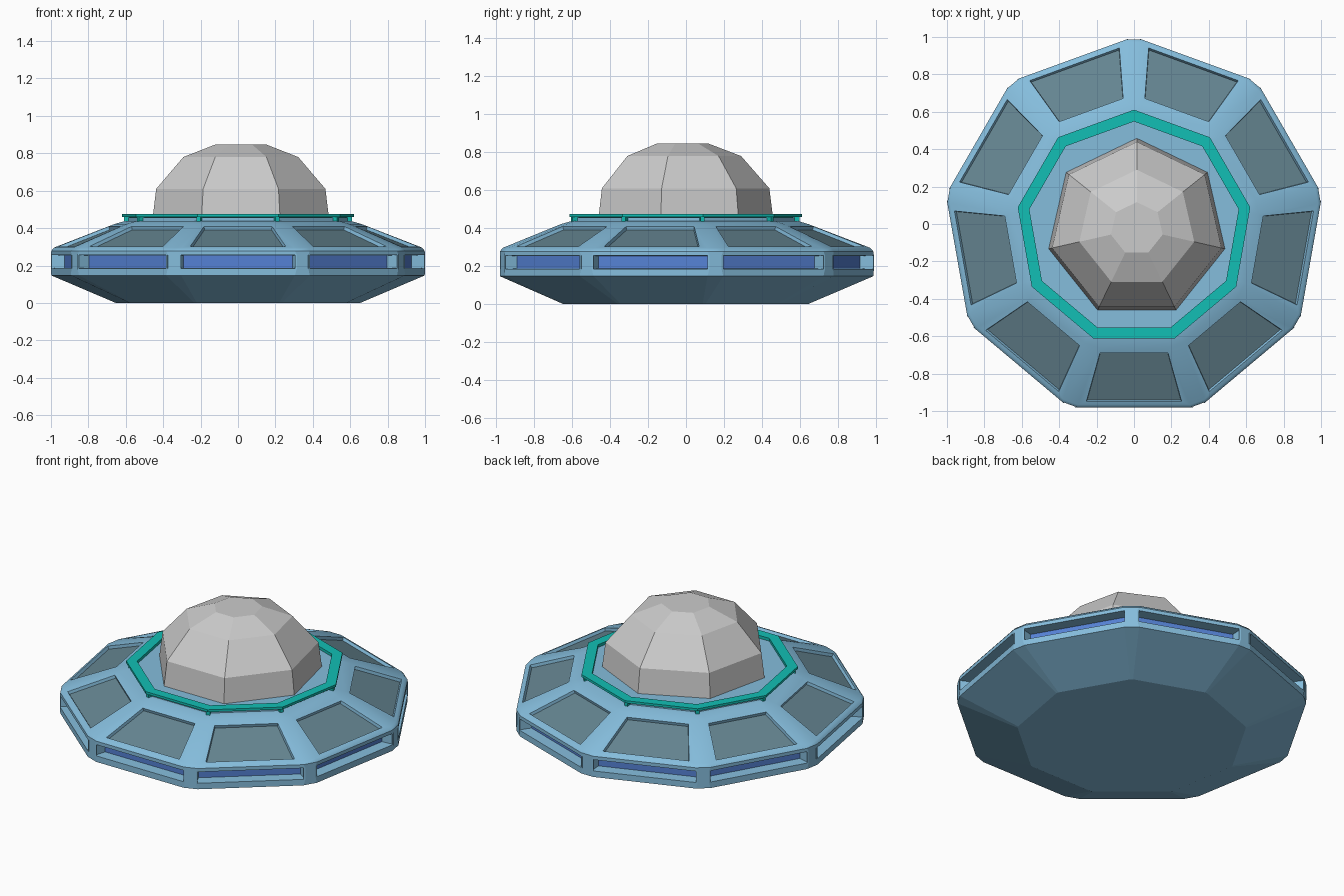
import bpy, bmesh
from math import pi, sin, cos, tan, radians
from mathutils import Vector

if "Cube" in bpy.data.objects:
    bpy.data.objects.remove(bpy.data.objects["Cube"])


def mat(name, rgb):
    m = bpy.data.materials.new(name)
    m.diffuse_color = (*rgb, 1)
    m.use_nodes = True
    m.node_tree.nodes["Principled BSDF"].inputs["Base Color"].default_value = m.diffuse_color
    return m


SHELL = mat("light_blue", (0.235, 0.51, 0.72))
PANEL = mat("slate", (0.13, 0.235, 0.285))
WINDOW = mat("window_blue", (0.09, 0.22, 0.66))
TEAL = mat("teal", (0.006, 0.52, 0.46))


def pt(n, k, u, d, z, c):
    """Point on side k of an n-gon: u along the side, d out from the centre."""
    a = -pi / 2 + 2 * pi * k / n
    return Vector((c[0] + cos(a) * d - sin(a) * u, c[1] + sin(a) * d + cos(a) * u, z))


def face(bm, pts, m=0):
    f = bm.faces.new([bm.verts.new(p) for p in pts])
    f.material_index = m
    return f


def finish(bm, name, mats, smooth_above=None):
    bmesh.ops.remove_doubles(bm, verts=bm.verts, dist=1e-4)
    bmesh.ops.recalc_face_normals(bm, faces=bm.faces)
    if smooth_above is not None:
        for f in bm.faces:
            f.smooth = f.calc_center_median().z > smooth_above
        for e in bm.edges:
            e.smooth = e.calc_face_angle(0) < radians(32)
    me = bpy.data.meshes.new(name)
    bm.to_mesh(me)
    bm.free()
    for m in mats:
        me.materials.append(m)
    ob = bpy.data.objects.new(name, me)
    bpy.context.collection.objects.link(ob)
    return ob


C = (0, -0.02)
N = 9

# Saucer body: levels of (apothem, z, corner chamfer)
levels = [(0.625, 0, 0.008), (0.96, 0.147, 0.045), (0.96, 0.278, 0.045),
          (0.946, 0.296, 0.045), (0.64, 0.421, 0.045), (0.585, 0.437, 0.03),
          (0.56, 0.438, 0.01), (0.56, 0.457, 0.01)]
# Recesses by level: (hole low, hole high, floor low, floor high) as (half width, apothem, z), material
recesses = {
    1: ((0.315, 0.96, 0.185), (0.315, 0.96, 0.256),
        (0.292, 0.89, 0.187), (0.292, 0.89, 0.254), 2),
    3: ((0.255, 0.93, 0.3026), (0.182, 0.67, 0.4087),
        (0.250, 0.920, 0.287), (0.179, 0.665, 0.391), 1),
}


def half(d, t):
    return d * tan(pi / N) - t


bm = bmesh.new()
for k in range(N):
    def quad(lo, hi):
        return [pt(N, k, s * w, d, z, C) for s, (w, d, z) in
                ((-1, lo), (1, lo), (1, hi), (-1, hi))]

    for i, ((d0, z0, t0), (d1, z1, t1)) in enumerate(zip(levels, levels[1:])):
        w0, w1 = half(d0, t0), half(d1, t1)
        outer = quad((w0, d0, z0), (w1, d1, z1))
        if i in recesses:
            a, b, c, d, m = recesses[i]
            hole, floor = quad(a, b), quad(c, d)
            for j in range(4):
                n = (j + 1) % 4
                face(bm, [outer[j], outer[n], hole[n], hole[j]])
                face(bm, [hole[j], hole[n], floor[n], floor[j]])
            face(bm, floor, m)
        else:
            face(bm, outer)
        # chamfer strip to the next side
        face(bm, [pt(N, k, w0, d0, z0, C), pt(N, k + 1, -w0, d0, z0, C),
                  pt(N, k + 1, -w1, d1, z1, C), pt(N, k, w1, d1, z1, C)])
for d, z, t in (levels[0], levels[-1]):
    face(bm, [pt(N, k, s * half(d, t), d, z, C) for k in range(N) for s in (-1, 1)])
body = finish(bm, "saucer_body", [SHELL, PANEL, WINDOW], smooth_above=0.146)
wn = body.modifiers.new("weighted", "WEIGHTED_NORMAL")
wn.keep_sharp = True

# Teal ring on the deck, with a small post under each corner
bm = bmesh.new()
section = [(0.534, 0.452), (0.534, 0.475), (0.593, 0.475), (0.593, 0.46), (0.555, 0.46)]
for k in range(N):
    for (d0, z0), (d1, z1) in zip(section, section[1:] + section[:1]):
        w0, w1 = half(d0, 0), half(d1, 0)
        face(bm, [pt(N, k, -w0, d0, z0, C), pt(N, k, w0, d0, z0, C),
                  pt(N, k, w1, d1, z1, C), pt(N, k, -w1, d1, z1, C)])
finish(bm, "deck_ring", [TEAL])

bm = bmesh.new()
for k in range(N):
    low, high = [[pt(N, k + 0.5, u, d, z, C) for u, d in
                  ((-0.011, 0.585), (0.011, 0.585), (0.011, 0.618), (-0.011, 0.618))]
                 for z in (0.434, 0.462)]
    face(bm, low)
    face(bm, high)
    for j in range(4):
        n = (j + 1) % 4
        face(bm, [low[j], low[n], high[n], high[j]])
    bmesh.ops.remove_doubles(bm, verts=bm.verts, dist=1e-4)
finish(bm, "ring_posts", [TEAL])

# Seven-sided faceted dome: rings of (corner radius, z)
bm = bmesh.new()
DC = (0.015, -0.025)
rings = [[pt(7, k + 0.5, 0, r, z, DC) for k in range(7)] for r, z in
         ((0.484, 0.45), (0.464, 0.61), (0.315, 0.78), (0.142, 0.846))]
for lo, hi in zip(rings, rings[1:]):
    for k in range(7):
        n = (k + 1) % 7
        face(bm, [lo[k], lo[n], hi[n], hi[k]])
face(bm, rings[0])
face(bm, rings[-1])
finish(bm, "dome", [])
